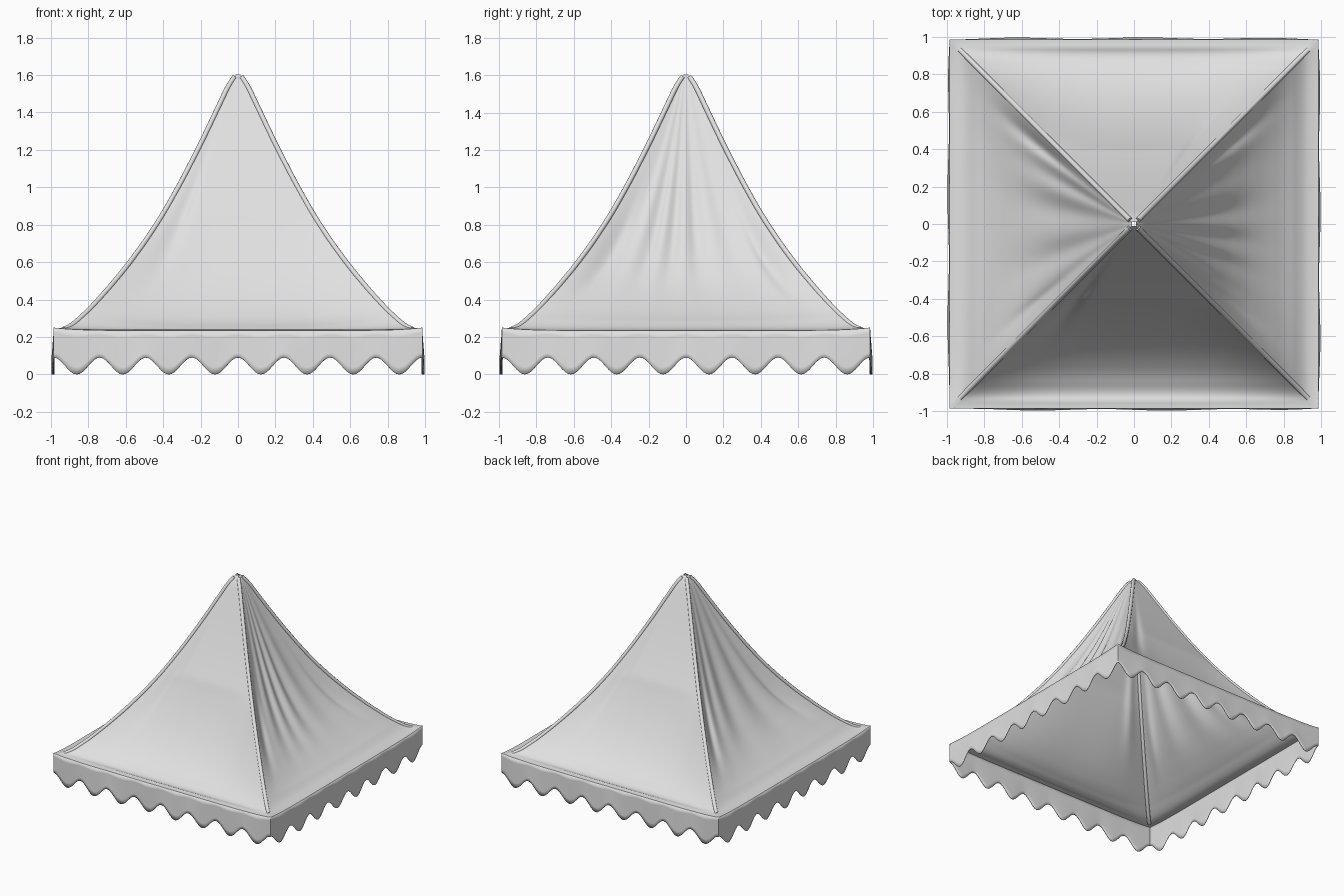
import bpy, bmesh
from math import sin, cos, pi, exp, radians
from mathutils import Matrix, Vector

cube = bpy.data.objects.get("Cube")
if cube:
    bpy.data.objects.remove(cube, do_unlink=True)

fabric = bpy.data.materials.new("grey canvas")
fabric.use_nodes = True
GREY = (0.75, 0.75, 0.75, 1)
fabric.diffuse_color = GREY
fabric.node_tree.nodes["Principled BSDF"].inputs["Base Color"].default_value = GREY

HALF = 0.985        # half width of the canopy
TOP = 0.235         # height of the rim
# corner ridge: distance from the axis, height
RIDGE = [(0, 1.607), (0.03, 1.6), (0.1, 1.45), (0.2, 1.24), (0.3, 1.045), (0.4, 0.867),
         (0.5, 0.715), (0.6, 0.58), (0.7, 0.46), (0.8, 0.35), (0.9, 0.26),
         (0.94, 0.246), (HALF, 0.25)]


def lerp_curve(points, d):
    for (a, za), (b, zb) in zip(points, points[1:]):
        if d <= b:
            return za + (zb - za) * (d - a) / (b - a)
    return points[-1][1]


def ridge_height(d):
    # averaging softens the joints of the profile
    r = min(0.03, d, HALF - d)
    return sum(lerp_curve(RIDGE, d + r * k / 2) for k in range(-2, 3)) / 5


def bump(x, centre, width):
    return exp(-((x - centre) / width) ** 2)


def finish(name, bm, thickness=0):
    bmesh.ops.remove_doubles(bm, verts=bm.verts, dist=0.0005)
    bmesh.ops.recalc_face_normals(bm, faces=bm.faces)
    mesh = bpy.data.meshes.new(name)
    bm.to_mesh(mesh)
    bm.free()
    obj = bpy.data.objects.new(name, mesh)
    bpy.context.collection.objects.link(obj)
    mesh.materials.append(fabric)
    if thickness:
        mod = obj.modifiers.new("Cloth thickness", 'SOLIDIFY')
        mod.thickness = thickness
    bpy.ops.object.select_all(action='DESELECT')
    obj.select_set(True)
    bpy.context.view_layer.objects.active = obj
    bpy.ops.object.shade_smooth_by_angle(angle=radians(60))
    return obj


def add_sheet(bm, point, rows, cols):
    grid = [[bm.verts.new(point(i / rows, j / cols)) for j in range(cols + 1)]
            for i in range(rows + 1)]
    for a, b in zip(grid, grid[1:]):
        for j in range(cols):
            bm.faces.new((a[j], a[j + 1], b[j + 1], b[j]))


# Roof: four sagging cloth panels; front and back hang from a straight fold
def panel_point(side):
    turn = Matrix.Rotation(side * pi / 2, 3, 'Z')
    folded = side % 2 == 0

    def point(t, s):
        d = 0.012 + (HALF - 0.012) * t
        u = 2 * s - 1
        across = 1 - abs(u) ** 3
        z = ridge_height(d)
        if folded:
            below = min(1, max(0, (d - 0.4) / 0.54))
            z -= 0.09 * sin(pi * below) ** 0.8 * across
            # pinched folds beside one ridge
            z -= 0.03 * bump(u, -0.75, 0.1) * bump(d, 0.42, 0.16)
        else:
            z -= 0.11 * sin(pi * min(1, d / 0.95)) ** 1.5 * across
            # folds fanning out from the peak
            fade = bump(d, 0.38, 0.2)
            z += 0.018 * fade * (1 - u * u) * sin(17 * u + 2.5 * sin(3 * u + side))
            z -= 0.04 * bump(d, 0.5, 0.17) * (bump(u, 0.82, 0.08) + bump(u, -0.82, 0.08))
        # the rim dips a little between the corners
        z -= (0.25 - TOP) * max(0, (d - 0.85) / (HALF - 0.85)) * (1 - u ** 8)
        return turn @ Vector((u * d, -d, z))
    return point


bm = bmesh.new()
for side in range(4):
    add_sheet(bm, panel_point(side), 72, 72)
finish("roof_canopy", bm)

# Valance: scalloped strip on each side, pinched at the corners
SCALLOP = 2 * HALF / 8


def valance_point(side):
    turn = Matrix.Rotation(side * pi / 2, 3, 'Z')

    def point(t, s):
        x = HALF * (2 * s - 1)
        low = 0.045 + 0.045 * cos(2 * pi * x / SCALLOP)
        high = TOP + 0.015 * (x / HALF) ** 8
        flare = 0.008 * t * (1 + 0.5 * sin(9 * x + side)) * (1 - (x / HALF) ** 6)
        return turn @ Vector((x, -HALF - flare, high + (low - high) * t))
    return point


bm = bmesh.new()
for side in range(4):
    add_sheet(bm, valance_point(side), 6, 128)
finish("scalloped_valance", bm, 0.006)

# Seams: rounded piping sunk into the four corner ridges
for side, name in enumerate(("front_left", "back_left", "back_right", "front_right")):
    curve = bpy.data.curves.new(name + "_seam", 'CURVE')
    curve.dimensions = '3D'
    curve.bevel_depth = 0.014
    curve.bevel_resolution = 3
    curve.use_fill_caps = True
    spline = curve.splines.new('POLY')
    steps = 40
    spline.points.add(steps)
    for i, p in enumerate(spline.points):
        d = 0.02 + 0.91 * i / steps
        pos = Matrix.Rotation(side * pi / 2, 3, 'Z') @ Vector((d, -d, ridge_height(d) - 0.01))
        p.co = (*pos, 1)
    obj = bpy.data.objects.new(name + "_seam", curve)
    bpy.context.collection.objects.link(obj)
    curve.materials.append(fabric)
